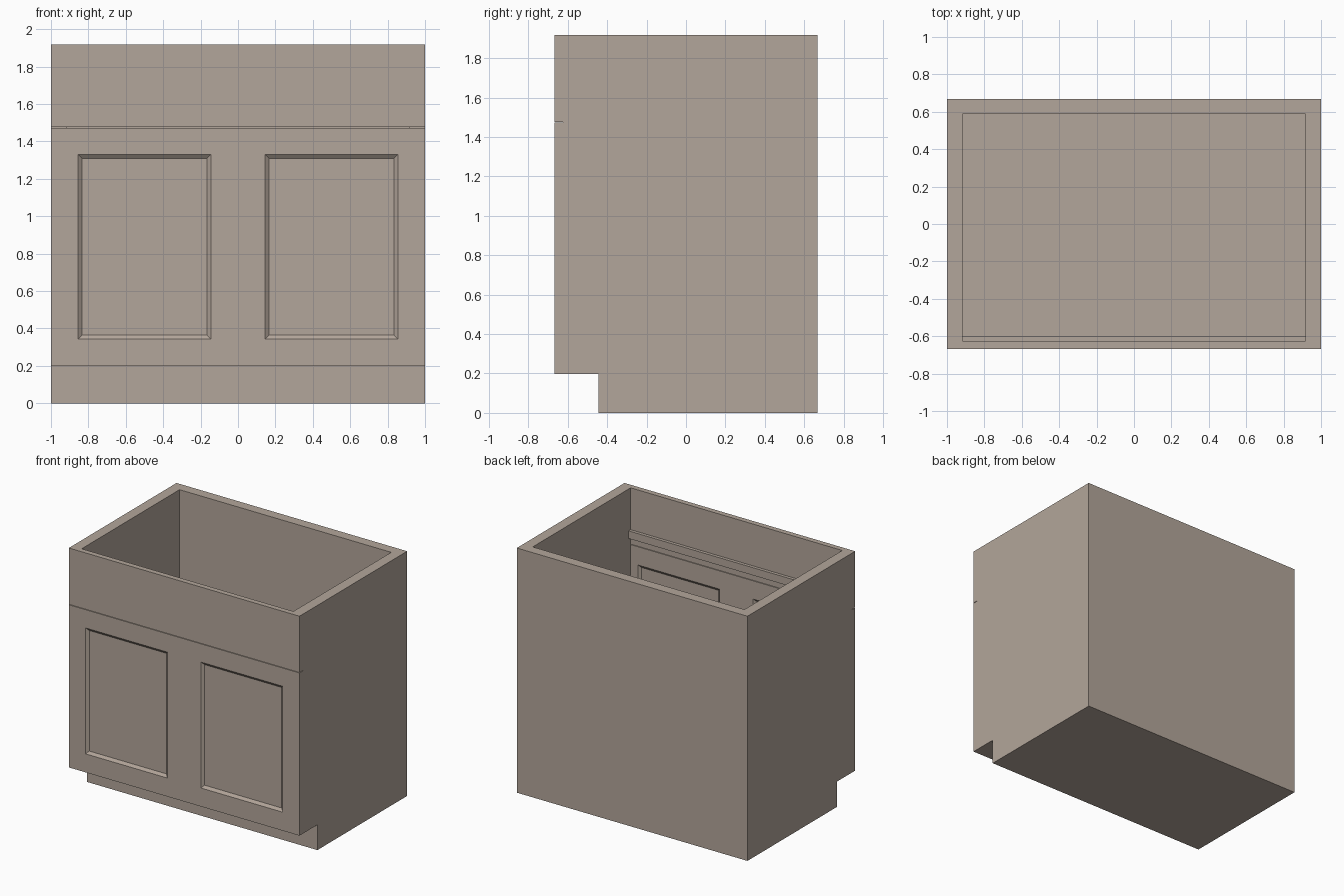
import bpy, bmesh

if "Cube" in bpy.data.objects:
    bpy.data.objects.remove(bpy.data.objects["Cube"])

FRONT, BACK = -0.667, 0.667     # outer depth of the cabinet
CASE_FRONT = -0.625             # rear plane of the front slabs
HEIGHT, KICK, FLOOR = 1.918, 0.198, 0.27

# taupe paint
paint = bpy.data.materials.new("taupe_paint")
paint.diffuse_color = (0.45, 0.38, 0.325, 1)
paint.use_nodes = True
paint.node_tree.nodes["Principled BSDF"].inputs["Base Color"].default_value = paint.diffuse_color


def finish(name, bm):
    bmesh.ops.recalc_face_normals(bm, faces=bm.faces)
    me = bpy.data.meshes.new(name)
    bm.to_mesh(me)
    bm.free()
    me.materials.append(paint)
    ob = bpy.data.objects.new(name, me)
    bpy.context.collection.objects.link(ob)
    return ob


def prism(name, profile, half_width):
    """Extrude a (y, z) profile symmetrically along x."""
    bm = bmesh.new()
    face = bm.faces.new([bm.verts.new((-half_width, y, z)) for y, z in profile])
    ext = bmesh.ops.extrude_face_region(bm, geom=[face])
    verts = [g for g in ext["geom"] if isinstance(g, bmesh.types.BMVert)]
    bmesh.ops.translate(bm, verts=verts, vec=(2 * half_width, 0, 0))
    return finish(name, bm)


def slab(name, y0, y1, z0, z1, half_width):
    return prism(name, [(y0, z0), (y1, z0), (y1, z1), (y0, z1)], half_width)


# carcass: notched side profile, hollowed from the top and front
carcass = prism("carcass", [(-0.445, 0), (BACK, 0), (BACK, HEIGHT),
                            (CASE_FRONT, HEIGHT), (CASE_FRONT, KICK),
                            (-0.445, KICK)], 1.0)
cutter = slab("cavity_cutter", -1.0, 0.587, FLOOR, 2.2, 0.918)
cutter.hide_render = True
mod = carcass.modifiers.new("cavity", 'BOOLEAN')
mod.operation, mod.solver, mod.object = 'DIFFERENCE', 'EXACT', cutter
bpy.context.view_layer.objects.active = carcass
carcass.select_set(True)
bpy.ops.object.modifier_apply(modifier=mod.name)
bpy.data.objects.remove(cutter)

# plain false drawer front, with a hairline gap below it
slab("drawer_front", FRONT, CASE_FRONT, 1.477, HEIGHT, 1.0)

# door front with two bevelled recesses on both faces
XS = [-1, -0.855, -0.145, 0.145, 0.855, 1]
ZS = [KICK, 0.343, 1.33, 1.473]
bm = bmesh.new()
panels = []
for y, flip in ((FRONT, False), (CASE_FRONT, True)):
    grid = [[bm.verts.new((x, y, z)) for z in ZS] for x in XS]
    for i in range(len(XS) - 1):
        for k in range(len(ZS) - 1):
            quad = [grid[i][k], grid[i + 1][k], grid[i + 1][k + 1], grid[i][k + 1]]
            face = bm.faces.new(quad[::-1] if flip else quad)
            if k == 1 and i in (1, 3):
                panels.append(face)
rim = [e for e in bm.edges if e.is_boundary]
bmesh.ops.bridge_loops(bm, edges=rim)
bm.normal_update()
bmesh.ops.inset_individual(bm, faces=panels, thickness=0.021, depth=-0.017,
                           use_even_offset=True)
finish("door_front", bm)

# inner cross rail behind the drawer front
slab("cross_rail", CASE_FRONT, -0.60, 1.53, 1.59, 0.918)
